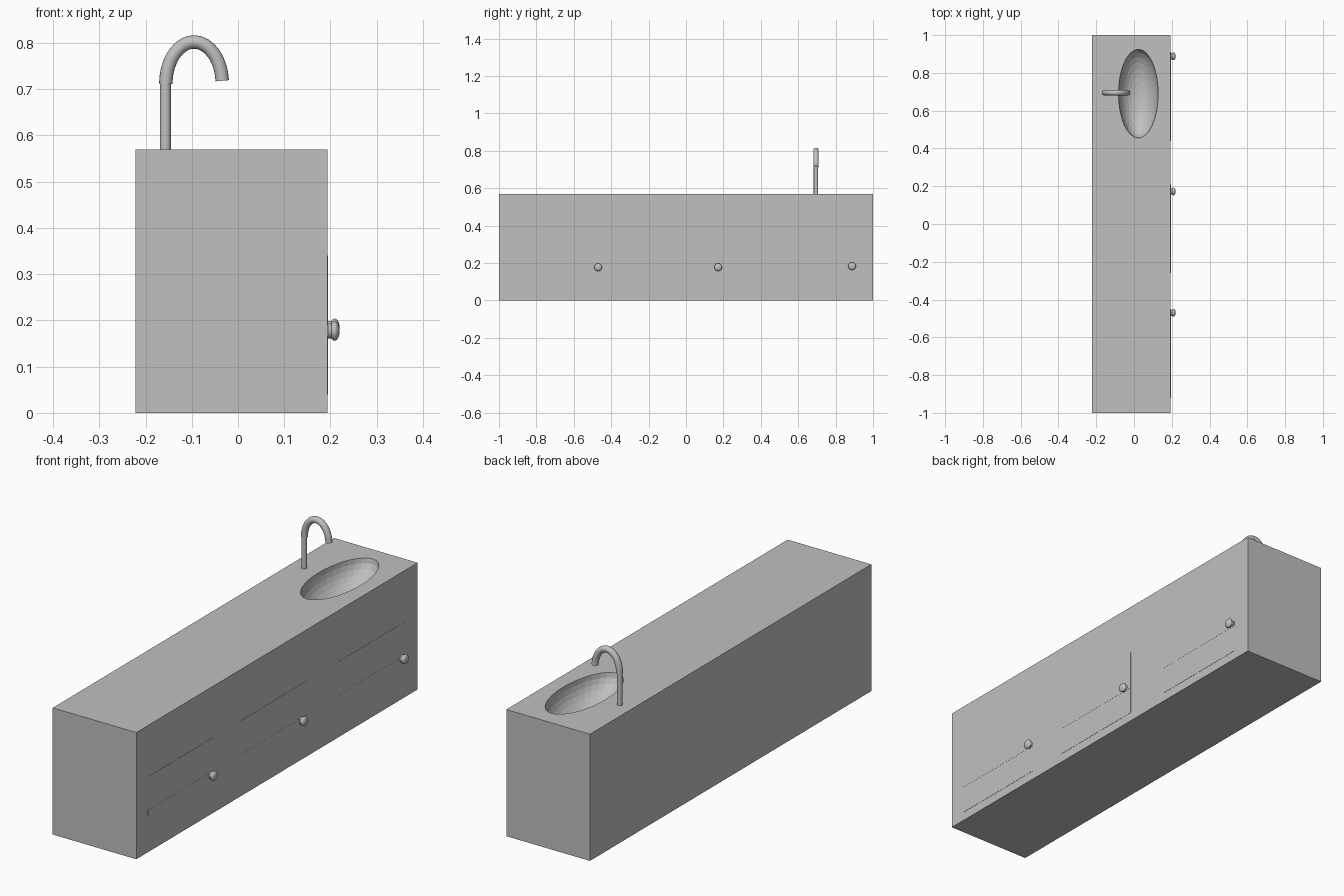
import bpy
import math
from mathutils import Vector

if "Cube" in bpy.data.objects:
    bpy.data.objects.remove(bpy.data.objects["Cube"], do_unlink=True)

grey = bpy.data.materials.new("plain grey")
grey.use_nodes = True
COLOUR = (0.53, 0.53, 0.53, 1)
grey.diffuse_color = COLOUR
grey.node_tree.nodes["Principled BSDF"].inputs["Base Color"].default_value = COLOUR


def finish(name, smooth=False):
    ob = bpy.context.object
    ob.name = name
    ob.data.materials.append(grey)
    if smooth:
        bpy.ops.object.shade_smooth_by_angle(angle=math.radians(40))
    return ob


def box(name, low, high):
    low, high = Vector(low), Vector(high)
    bpy.ops.mesh.primitive_cube_add(size=1, location=(low + high) / 2)
    bpy.context.object.scale = high - low
    bpy.ops.object.transform_apply(location=False, rotation=False)
    return finish(name)


FACE = 0.194
TOP = 0.57

# Cabinet with a bowl sunk into the counter
cabinet = box("cabinet", (-0.222, -1, 0), (FACE, 1, TOP))
bpy.ops.mesh.primitive_uv_sphere_add(segments=32, ring_count=16, radius=1,
                                     location=(0.023, 0.69, TOP))
cutter = finish("basin_cutter")
cutter.scale = (0.105, 0.235, 0.11)
cut = cabinet.modifiers.new("basin", "BOOLEAN")
cut.operation = "DIFFERENCE"
cut.object = cutter
cut.solver = "EXACT"
bpy.context.view_layer.update()
bpy.context.view_layer.objects.active = cabinet
bpy.ops.object.modifier_apply(modifier=cut.name)
bpy.data.objects.remove(cutter, do_unlink=True)

# Doors: thin plates with a middle rail
for i, y in enumerate((-0.92, -0.26, 0.44), 1):
    box(f"door_{i}", (FACE - 0.01, y, 0.04), (FACE + 0.001, y + 0.47, 0.34))
    box(f"door_rail_{i}", (FACE - 0.01, y, 0.165), (FACE + 0.0015, y + 0.47, 0.19))

# Knobs: a short stem and a flattened round head
for i, (y, z) in enumerate(((-0.47, 0.177), (0.172, 0.177), (0.888, 0.183)), 1):
    bpy.ops.mesh.primitive_cylinder_add(vertices=24, radius=0.016, depth=0.018,
                                        location=(FACE + 0.006, y, z),
                                        rotation=(0, math.pi / 2, 0))
    finish(f"knob_stem_{i}", True)
    bpy.ops.mesh.primitive_uv_sphere_add(segments=24, ring_count=12, radius=1,
                                         location=(FACE + 0.015, y, z),
                                         rotation=(0, math.pi / 2, 0))
    bpy.context.object.scale = (0.021, 0.021, 0.011)
    finish(f"knob_head_{i}", True)

# Tap: straight riser and a curved spout
TAP_Y = 0.695
bpy.ops.mesh.primitive_cylinder_add(vertices=32, radius=0.012, depth=0.16,
                                    location=(-0.157, TAP_Y, 0.64))
finish("tap_riser", True)

curve = bpy.data.curves.new("tap_spout", "CURVE")
curve.dimensions = "3D"
curve.bevel_depth = 0.0145
curve.bevel_resolution = 6
curve.use_fill_caps = True
spline = curve.splines.new("POLY")
STEPS = 28
spline.points.add(STEPS)
for k, point in enumerate(spline.points):
    a = math.pi - math.radians(176) * k / STEPS
    point.co = (-0.095 + 0.061 * math.cos(a), TAP_Y, 0.712 + 0.09 * math.sin(a), 1)
spout = bpy.data.objects.new("tap_spout", curve)
bpy.context.collection.objects.link(spout)
bpy.ops.object.select_all(action="DESELECT")
spout.select_set(True)
bpy.context.view_layer.objects.active = spout
bpy.ops.object.convert(target="MESH")
finish("tap_spout", True)
